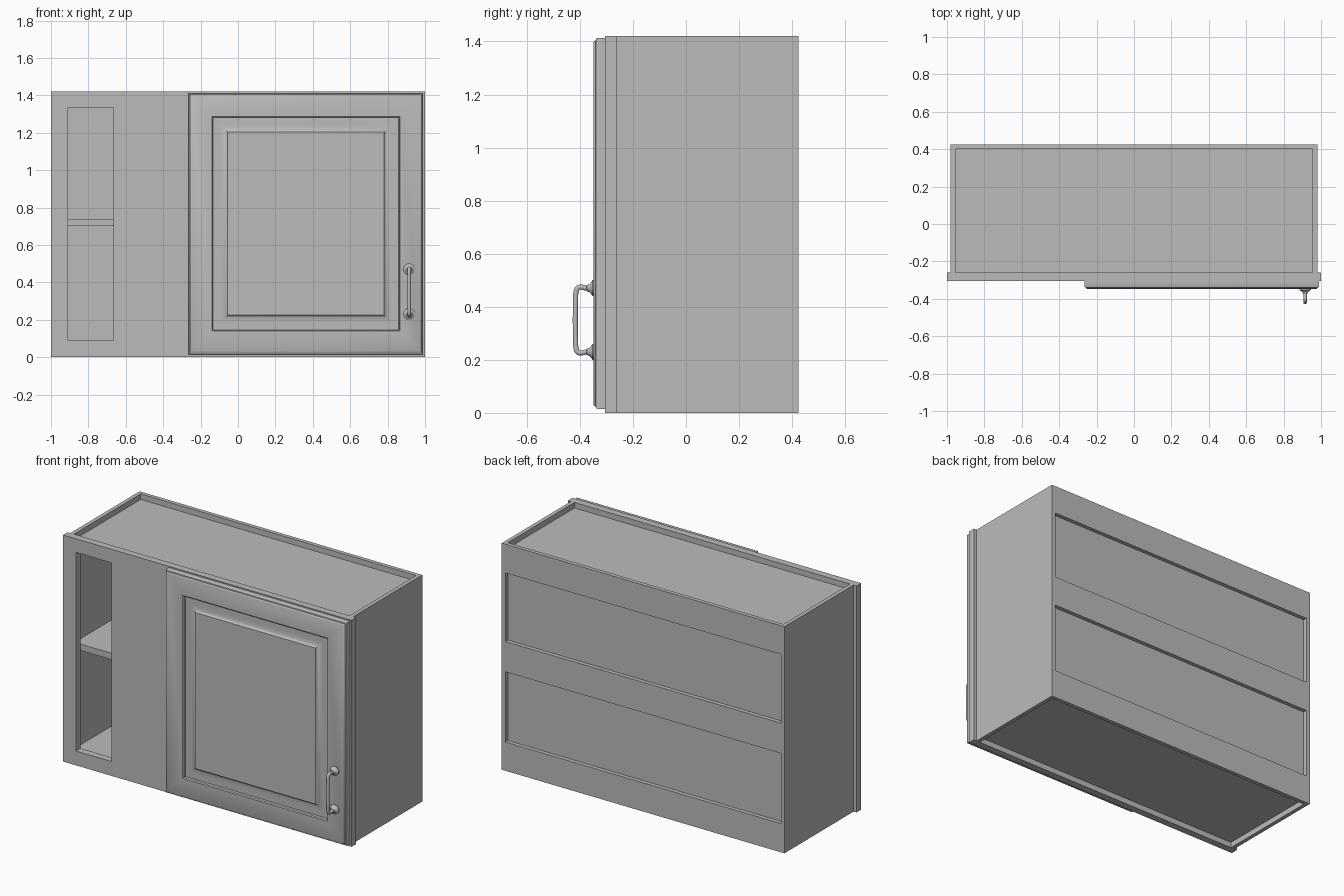
import bpy, bmesh, math
from mathutils import Matrix, Vector

cube = bpy.data.objects.get("Cube")
if cube:
    bpy.data.objects.remove(cube, do_unlink=True)

grey = bpy.data.materials.new("cabinet_grey")
grey.use_nodes = True
colour = (0.5, 0.5, 0.5, 1)
grey.diffuse_color = colour
grey.node_tree.nodes["Principled BSDF"].inputs["Base Color"].default_value = colour


def finish(name, bm):
    bmesh.ops.recalc_face_normals(bm, faces=bm.faces)
    mesh = bpy.data.meshes.new(name)
    bm.to_mesh(mesh)
    bm.free()
    mesh.materials.append(grey)
    obj = bpy.data.objects.new(name, mesh)
    bpy.context.collection.objects.link(obj)
    return obj


def select(obj):
    bpy.ops.object.select_all(action='DESELECT')
    obj.select_set(True)
    bpy.context.view_layer.objects.active = obj


def smooth(obj):
    select(obj)
    bpy.ops.object.shade_smooth_by_angle(angle=math.radians(40))


def boxes(name, ranges):
    """One object made of boxes, each given as (x, y, z) ranges."""
    bm = bmesh.new()
    for r in ranges:
        centre = Vector([(a + b) / 2 for a, b in r])
        size = Vector([b - a for a, b in r])
        bmesh.ops.create_cube(bm, size=1, matrix=Matrix.LocRotScale(centre, None, size))
    return finish(name, bm)


def cut(obj, ranges):
    cutter = boxes(obj.name + "_cutter", ranges)
    cutter.hide_render = True
    mod = obj.modifiers.new("openings", 'BOOLEAN')
    mod.operation = 'DIFFERENCE'
    mod.solver = 'EXACT'
    mod.object = cutter
    select(obj)
    bpy.ops.object.modifier_apply(modifier=mod.name)
    bpy.data.objects.remove(cutter, do_unlink=True)


TOP = 1.42
FRAME_BACK, FRAME_FRONT = -0.26, -0.305
INNER = (-0.955, 0.955)

# Carcass: recessed top and bottom, hollow inside, two recesses in the back
carcass = boxes("carcass", [((-0.98, 0.98), (FRAME_BACK, 0.425), (0, TOP))])
cut(carcass, [
    (INNER, (-0.4, 0.4), (1.385, 1.6)),
    (INNER, (-0.4, 0.4), (-0.2, 0.035)),
    (INNER, (-0.4, 0.385), (0.075, 1.345)),
    (INNER, (0.4, 0.6), (0.18, 0.62)),
    (INNER, (0.4, 0.6), (0.81, 1.24)),
])

# Shelf
boxes("shelf", [(INNER, (-0.255, 0.385), (0.70, 0.74))])

# Face frame with the narrow open bay and the doorway
frame = boxes("face_frame", [((-1, 1), (FRAME_FRONT, FRAME_BACK), (0, TOP))])
cut(frame, [((a, b), (-0.5, 0), (0.09, 1.335)) for a, b in ((-0.91, -0.665), (-0.17, 0.91))])

# Raised panel door: concentric rings of (inset, y)
profile = [(0, FRAME_FRONT), (0, -0.334), (0.003, -0.339), (0.009, -0.341),
           (0.012, -0.346), (0.016, -0.348), (0.125, -0.348), (0.13, -0.343),
           (0.131, -0.327), (0.17, -0.327), (0.185, -0.329), (0.197, -0.334),
           (0.206, -0.341), (0.21, -0.347)]
bm = bmesh.new()
rings = []
for i, y in profile:
    x0, x1, z0, z1 = -0.265 + i, 0.99 - i, 0.015 + i, 1.413 - i
    rings.append([bm.verts.new(p) for p in ((x0, y, z0), (x1, y, z0), (x1, y, z1), (x0, y, z1))])
for a, b in zip(rings, rings[1:]):
    for k in range(4):
        bm.faces.new((a[k], a[(k + 1) % 4], b[(k + 1) % 4], b[k]))
bm.faces.new(rings[0])
bm.faces.new(rings[-1])
smooth(finish("door", bm))

# Handle bar swept along a bent path
HX, LOW, HIGH = 0.915, 0.23, 0.47
path = [(-0.345, 0), (-0.375, 0), (-0.395, -0.004), (-0.408, -0.001), (-0.414, 0.012), (-0.416, 0.035)]
points = [(HX, y, LOW + d) for y, d in path] + [(HX, y, HIGH - d) for y, d in reversed(path)]
curve = bpy.data.curves.new("handle_bar", 'CURVE')
curve.dimensions = '3D'
curve.bevel_depth = 0.01
curve.bevel_resolution = 3
curve.resolution_u = 4
curve.use_fill_caps = True
spline = curve.splines.new('BEZIER')
spline.bezier_points.add(len(points) - 1)
for bp, p in zip(spline.bezier_points, points):
    bp.co = p
    bp.handle_left_type = bp.handle_right_type = 'AUTO'
curve.materials.append(grey)
bar = bpy.data.objects.new("handle_bar", curve)
bpy.context.collection.objects.link(bar)
select(bar)
bpy.ops.object.convert(target='MESH')
smooth(bpy.context.object)

# Flared handle feet, lathed around y
foot = [(0, -0.344), (0.03, -0.344), (0.03, -0.352), (0.022, -0.358),
        (0.015, -0.364), (0.012, -0.374), (0, -0.376)]
for name, z in (("lower_handle_foot", LOW), ("upper_handle_foot", HIGH)):
    bm = bmesh.new()
    verts = [bm.verts.new((HX + r, y, z)) for r, y in foot]
    edges = [bm.edges.new(pair) for pair in zip(verts, verts[1:])]
    bmesh.ops.spin(bm, geom=verts + edges, cent=(HX, 0, z), axis=(0, 1, 0),
                   angle=math.tau, steps=24)
    bmesh.ops.remove_doubles(bm, verts=bm.verts, dist=0.0001)
    smooth(finish(name, bm))
